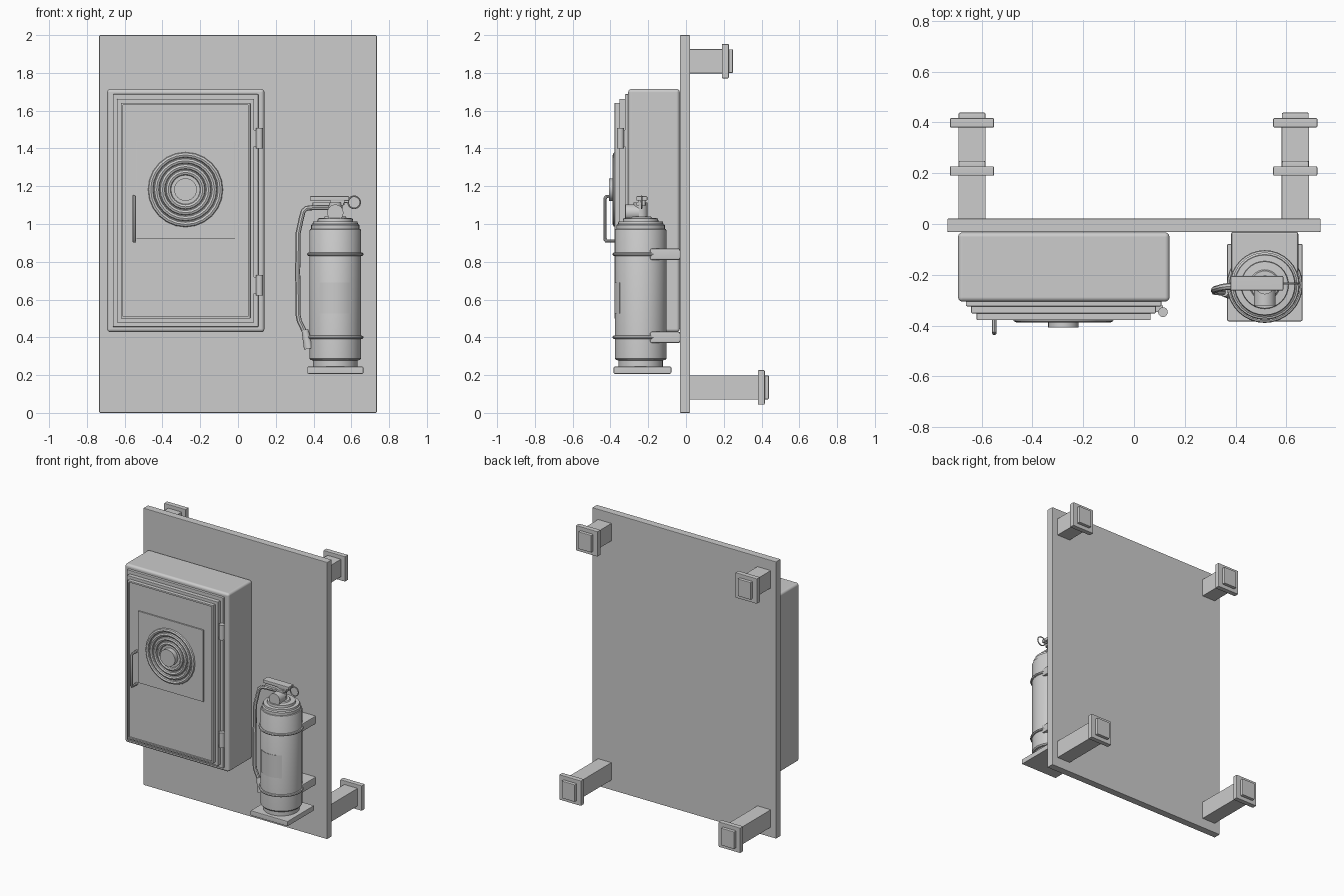
import bpy, bmesh, math
from mathutils import Vector

if "Cube" in bpy.data.objects:
    bpy.data.objects.remove(bpy.data.objects["Cube"])

GREY = bpy.data.materials.new("light_grey")
GREY.diffuse_color = (0.604, 0.604, 0.604, 1)
GREY.use_nodes = True
GREY.node_tree.nodes["Principled BSDF"].inputs["Base Color"].default_value = GREY.diffuse_color


def finish(ob, name):
    ob.name = name
    ob.data.materials.clear()
    ob.data.materials.append(GREY)
    bpy.ops.object.select_all(action='DESELECT')
    ob.select_set(True)
    bpy.context.view_layer.objects.active = ob
    bpy.ops.object.shade_smooth_by_angle(angle=math.radians(35))
    return ob


def bm_object(bm, name):
    bmesh.ops.recalc_face_normals(bm, faces=bm.faces)
    me = bpy.data.meshes.new(name)
    bm.to_mesh(me)
    bm.free()
    ob = bpy.data.objects.new(name, me)
    bpy.context.collection.objects.link(ob)
    return finish(ob, name)


def box(name, xr, yr, zr, bevel=0.006, recess=None, segs=2):
    """Bevelled box from ranges; recess = (rim width, depth) on the front face."""
    bm = bmesh.new()
    bmesh.ops.create_cube(bm, size=1)
    for v in bm.verts:
        for i, r in enumerate((xr, yr, zr)):
            v.co[i] = r[0] if v.co[i] < 0 else r[1]
    bmesh.ops.bevel(bm, geom=bm.edges[:], offset=bevel, segments=segs,
                    profile=0.5, affect='EDGES')
    if recess:
        bm.normal_update()
        f = max((f for f in bm.faces if f.normal.y < -0.99), key=lambda f: f.calc_area())
        bmesh.ops.inset_region(bm, faces=[f], thickness=recess[0])
        g = bmesh.ops.extrude_face_region(bm, geom=[f])
        bmesh.ops.translate(bm, vec=(0, recess[1], 0),
                            verts=[v for v in g['geom'] if isinstance(v, bmesh.types.BMVert)])
        if f.is_valid:
            bmesh.ops.delete(bm, geom=[f], context='FACES')
    ob = bm_object(bm, name)
    # keep the broad faces flat-shaded, round only the bevels
    w = ob.modifiers.new("flat_faces", 'WEIGHTED_NORMAL')
    w.keep_sharp = True
    w.weight = 100
    return ob


def rod(name, a, b, r, r2=None, n=24):
    """Cylinder or cone between two points."""
    a, b = Vector(a), Vector(b)
    d = b - a
    bpy.ops.mesh.primitive_cone_add(vertices=n, radius1=r, radius2=r if r2 is None else r2,
                                    depth=d.length, location=(a + b) / 2,
                                    rotation=d.to_track_quat('Z', 'Y').to_euler())
    return finish(bpy.context.object, name)


def ring(name, loc, R, r, rot=(0, 0, 0), n=32, k=8):
    bpy.ops.mesh.primitive_torus_add(major_radius=R, minor_radius=r, major_segments=n,
                                     minor_segments=k, location=loc, rotation=rot)
    return finish(bpy.context.object, name)


def lathe(name, prof, cx, cy, n=32):
    bm = bmesh.new()
    loops = [[bm.verts.new((cx + r * math.cos(2 * math.pi * i / n),
                            cy + r * math.sin(2 * math.pi * i / n), z)) for i in range(n)]
             for r, z in prof]
    for p, q in zip(loops, loops[1:]):
        for i in range(n):
            j = (i + 1) % n
            bm.faces.new((p[i], p[j], q[j], q[i]))
    bm.faces.new(loops[0])
    bm.faces.new(loops[-1])
    return bm_object(bm, name)


def tube(name, pts, r):
    cu = bpy.data.curves.new(name, 'CURVE')
    cu.dimensions = '3D'
    cu.bevel_depth = r
    cu.bevel_resolution = 2
    cu.use_fill_caps = True
    s = cu.splines.new('POLY')
    s.points.add(len(pts) - 1)
    for p, c in zip(s.points, pts):
        p.co = (*c, 1)
    ob = bpy.data.objects.new(name, cu)
    bpy.context.collection.objects.link(ob)
    bpy.ops.object.select_all(action='DESELECT')
    ob.select_set(True)
    bpy.context.view_layer.objects.active = ob
    bpy.ops.object.convert(target='MESH')
    return finish(bpy.context.object, name)


# Back panel
box("back_panel", (-0.735, 0.735), (-0.032, 0.022), (0, 2), 0.005)

# Four mounting posts, the lower pair longer
for side, sx in (("left", -0.638), ("right", 0.635)):
    for lvl, z, y in (("upper", 1.862, 0.19), ("lower", 0.135, 0.38)):
        n = f"{side}_{lvl}_post"
        box(n, (sx - 0.054, sx + 0.054), (0.015, y + 0.01), (z - 0.064, z + 0.064), 0.003)
        box(n + "_flange", (sx - 0.087, sx + 0.087), (y, y + 0.037),
            (z - 0.091, z + 0.091), 0.005)
        box(n + "_end_cap", (sx - 0.053, sx + 0.053), (y + 0.03, y + 0.059),
            (z - 0.063, z + 0.063), 0.006)

# Cabinet body with stepped frames and recessed door
box("cabinet_body", (-0.693, 0.14), (-0.306, -0.033), (0.427, 1.715), 0.018, segs=3)
box("cabinet_frame", (-0.662, 0.108), (-0.324, -0.29), (0.455, 1.687), 0.004)
box("door_frame", (-0.641, 0.086), (-0.352, -0.31), (0.478, 1.662), 0.004)
box("door", (-0.620, 0.065), (-0.378, -0.34), (0.499, 1.641), 0.003, (0.012, 0.012))
box("sign_plate", (-0.537, -0.016), (-0.375, -0.36), (0.922, 1.44), 0.002)

# Coiled hose emblem on the door
for i, R in enumerate((0.184, 0.153, 0.122, 0.091)):
    ring(f"coil_ring_{i + 1}", (-0.278, -0.373, 1.182), R, 0.015, (math.pi / 2, 0, 0), 24)
rod("coil_hub", (-0.278, -0.365, 1.182), (-0.278, -0.408, 1.182), 0.06)

# Door handle and hinges
tube("door_handle", [(-0.55, -0.36, 1.145), (-0.55, -0.422, 1.145), (-0.55, -0.429, 1.135),
                     (-0.55, -0.429, 0.92), (-0.55, -0.422, 0.91), (-0.55, -0.36, 0.91)], 0.0095)
for lvl, z in (("upper", 1.4), ("lower", 0.622)):
    rod(f"{lvl}_hinge", (0.114, -0.347, z), (0.114, -0.347, z + 0.108), 0.019)
    box(f"{lvl}_hinge_leaf", (0.06, 0.114), (-0.347, -0.32), (z + 0.01, z + 0.098), 0.002)

# Extinguisher shelf, brackets and bands
CX, CY = 0.515, -0.24
box("extinguisher_shelf", (0.367, 0.664), (-0.383, -0.078), (0.207, 0.245), 0.006)
for lvl, z in (("upper", 0.84), ("lower", 0.40)):
    box(f"{lvl}_bracket", (0.382, 0.647), (-0.192, -0.03), (z - 0.03, z + 0.03), 0.01)
    ring(f"{lvl}_band", (CX, CY, z), 0.14, 0.0095)

# Extinguisher tank with stepped foot and shoulder
lathe("tank", [(0.118, 0.24), (0.118, 0.278), (0.13, 0.28), (0.137, 0.288), (0.137, 0.965),
               (0.134, 0.972), (0.128, 0.974), (0.128, 0.994), (0.12, 1.0), (0.118, 1.012),
               (0.094, 1.014), (0.092, 1.03), (0.06, 1.032), (0.055, 1.04)], CX, CY)

# Curved label on the tank front
bm = bmesh.new()
cols = []
for i in range(11):
    a = math.radians(-90 - 36.5 + 73 * i / 10)
    cols.append([bm.verts.new((CX + r * math.cos(a), CY + r * math.sin(a), z))
                 for r, z in ((0.136, 0.527), (0.1395, 0.527), (0.1395, 0.69), (0.136, 0.69))])
for p, q in zip(cols, cols[1:]):
    for k in range(4):
        bm.faces.new((p[k], p[(k + 1) % 4], q[(k + 1) % 4], q[k]))
bm.faces.new(cols[0])
bm.faces.new(cols[-1])
bm_object(bm, "tank_label")

# Valve, gauge, levers and pull ring
rod("valve_neck", (CX, CY, 1.02), (CX, CY, 1.115), 0.037)
rod("gauge", (CX, -0.25, 1.06), (CX, -0.32, 1.06), 0.043)
box("lower_lever", (0.395, 0.56), (-0.262, -0.212), (1.097, 1.114), 0.003)
box("upper_lever", (0.38, 0.588), (-0.262, -0.205), (1.124, 1.147), 0.004)
box("lever_pivot", (0.49, 0.565), (-0.255, -0.215), (1.1, 1.135), 0.003)
rod("safety_pin", (0.54, CY + 0.005, 1.118), (0.585, CY + 0.005, 1.118), 0.006, n=12)
ring("pull_ring", (0.615, CY + 0.005, 1.115), 0.032, 0.004, (math.pi / 2, 0, 0))

# Hose and nozzle
tube("hose", [(0.49, -0.24, 1.087), (0.40, -0.244, 1.087), (0.362, -0.247, 1.083),
              (0.345, -0.25, 1.068), (0.335, -0.253, 1.03), (0.318, -0.258, 0.95),
              (0.316, -0.262, 0.75), (0.318, -0.266, 0.52), (0.325, -0.267, 0.485),
              (0.352, -0.268, 0.43)], 0.0135)
rod("nozzle", (0.354, -0.268, 0.44), (0.375, -0.268, 0.34), 0.018, 0.026, 16)
